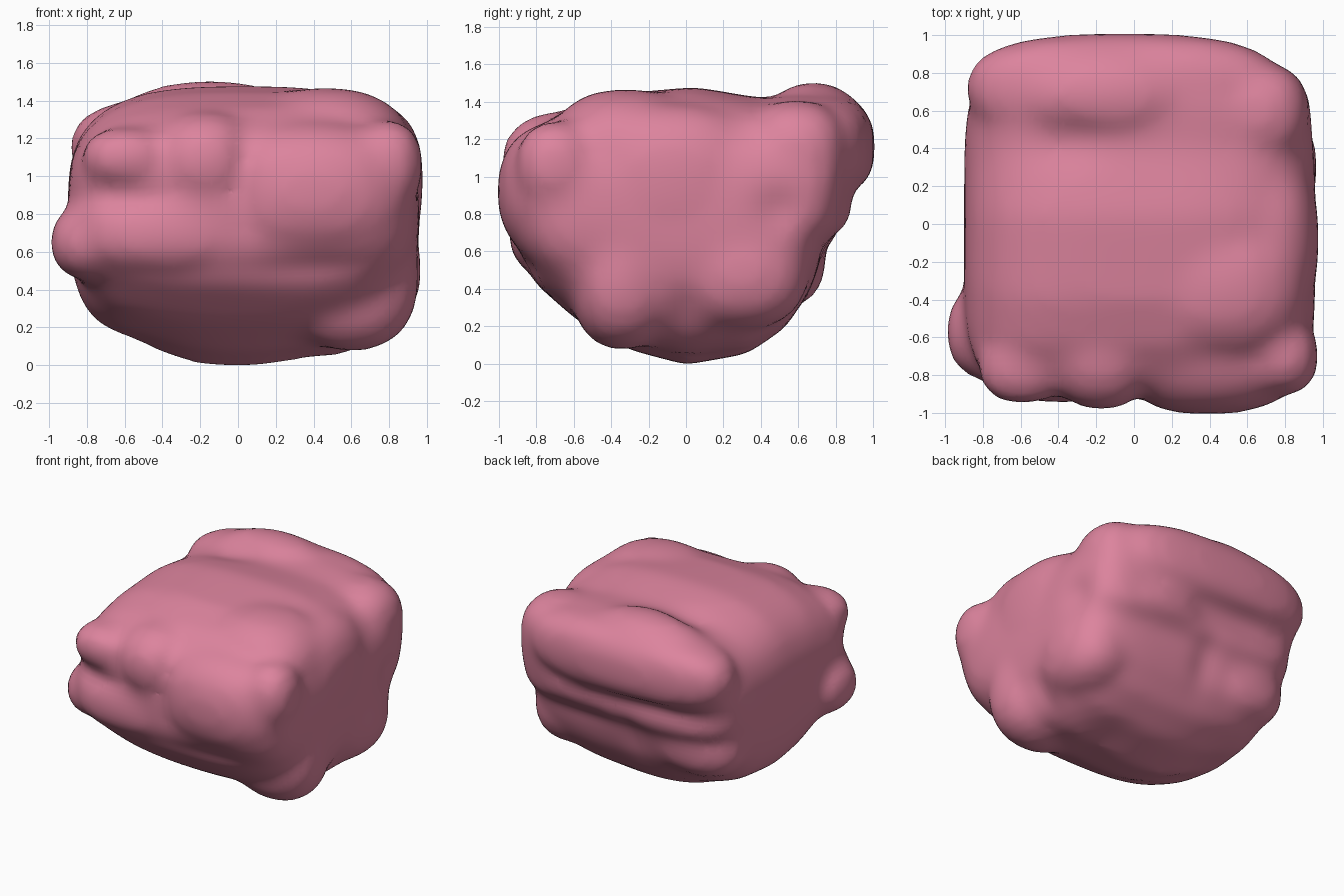
import bpy, bmesh, math
from mathutils import Vector

cube = bpy.data.objects.get("Cube")
if cube:
    bpy.data.objects.remove(cube, do_unlink=True)

# Side outline of the body as (y, z)
OUTLINE = [(0, -.01), (.33, .05), (.53, .19), (.66, .38), (.74, .6), (.82, .7),
           (.86, .9), (.89, 1.15), (.82, 1.36), (.64, 1.44), (.4, 1.42),
           (.05, 1.48), (-.4, 1.44), (-.64, 1.36), (-.83, 1.24), (-.9, 1.05),
           (-.93, .85), (-.91, .62), (-.81, .43), (-.58, .23), (-.3, .07)]

# Swollen parts: centre, radii, squareness
LUMPS = {
    "back roll": ((-.05, .72, 1.16), (.84, .29, .28), 2.7),
    "back crest": ((-.15, .68, 1.23), (.57, .3, .28), 2),
    "back corner": ((.64, .59, 1.13), (.29, .27, .28), 2.5),
    "back middle": ((.35, .64, .86), (.42, .25, .21), 2.4),
    "lower back lobe": ((-.5, .52, .56), (.36, .23, .26), 2.3),
    "upper knob": ((-.59, -.75, 1.1), (.24, .21, .16), 2.3),
    "lower knob": ((-.77, -.57, .65), (.23, .26, .21), 2.2),
    "lower front roll": ((-.38, -.7, .69), (.47, .25, .22), 2.4),
    "middle front bump": ((-.17, -.67, 1.08), (.3, .32, .27), 2.2),
    "main front lobe": ((.39, -.64, .92), (.55, .37, .38), 2.4),
    "front corner": ((.79, -.7, 1.06), (.19, .21, .24), 2.3),
    "top lobe": ((.46, -.32, 1.1), (.47, .42, .37), 2.4),
    "side ridge": ((.62, -.08, .97), (.36, .48, .43), 2.7),
    "side belly": ((.7, .3, .5), (.27, .36, .32), 2.3),
    "side front belly": ((.59, -.34, .47), (.37, .28, .4), 2.4),
}

# Soft dents and swellings: centre, reach, height along the normal
DENTS = [
    ((.4, .87, .62), (.45, .25, .08), -.025),
    ((-.4, .9, .86), (.5, .25, .08), -.04),
    ((-.05, .78, .5), (.1, .2, .18), -.03),
    ((-.35, .43, 1.42), (.17, .13, .2), -.03),
    ((.45, -.8, .5), (.35, .25, .09), -.03),
    ((-.62, -.85, .89), (.25, .25, .07), -.05),
    ((.03, -.93, .95), (.07, .2, .3), -.02),
    ((.92, .5, .82), (.2, .12, .12), -.04),
    ((.85, 0, .27), (.25, .08, .15), -.03),
    ((-.55, 0, .08), (.3, .7, .15), -.06),
    ((.35, 0, 0), (.2, .4, .2), -.03),
]


def add_body(bm):
    """Loft the outline along x, rounding it off at both ends."""
    rings = []
    steps = 24
    for i in range(steps + 1):
        t = .999 * math.sin(math.pi * (i / steps - .5))
        wide = (1 - abs(t) ** 6) ** (1 / 6)
        tall = (1 - abs(t) ** 3) ** (1 / 3)
        rings.append([bm.verts.new((.03 + .93 * t, y * wide, .85 + (z - .85) * tall))
                      for y, z in OUTLINE])
    count = len(OUTLINE)
    for a, b in zip(rings, rings[1:]):
        for j in range(count):
            k = (j + 1) % count
            bm.faces.new((a[j], a[k], b[k], b[j]))
    bm.faces.new(reversed(rings[0]))
    bm.faces.new(rings[-1])


def add_lump(bm, centre, radii, power):
    """Add a squared-off ellipsoid."""
    made = bmesh.ops.create_icosphere(bm, subdivisions=3, radius=1)
    for v in made["verts"]:
        length = sum(abs(c) ** power for c in v.co) ** (1 / power)
        v.co = Vector([m + r * c / length for m, r, c in zip(centre, radii, v.co)])


def apply_modifier(obj, kind, **settings):
    mod = obj.modifiers.new(kind.title(), kind)
    for key, value in settings.items():
        setattr(mod, key, value)
    bpy.ops.object.modifier_apply(modifier=mod.name)


# Join the body and lumps into one skin
bm = bmesh.new()
add_body(bm)
for centre, radii, power in LUMPS.values():
    add_lump(bm, centre, radii, power)
bmesh.ops.recalc_face_normals(bm, faces=bm.faces)
mesh = bpy.data.meshes.new("lumpy_mass")
bm.to_mesh(mesh)
bm.free()
mass = bpy.data.objects.new("lumpy_mass", mesh)
bpy.context.collection.objects.link(mass)
bpy.ops.object.select_all(action="DESELECT")
mass.select_set(True)
bpy.context.view_layer.objects.active = mass
apply_modifier(mass, "REMESH", mode="VOXEL", voxel_size=.04)
apply_modifier(mass, "SMOOTH", factor=.5, iterations=12)

# Press in the grooves and raise the soft swellings
mesh = mass.data
moves = []
for v in mesh.vertices:
    push = 0
    for centre, reach, height in DENTS:
        d = sum(((c - m) / r) ** 2 for c, m, r in zip(v.co, centre, reach))
        push += height * math.exp(-d)
    moves.append(v.normal * push)
for v, move in zip(mesh.vertices, moves):
    v.co += move
apply_modifier(mass, "SMOOTH", factor=.5, iterations=4)

# Rosy pink surface
pink = bpy.data.materials.new("rosy_pink")
pink.use_nodes = True
colour = (.72, .23, .34, 1)
pink.diffuse_color = colour
pink.node_tree.nodes["Principled BSDF"].inputs["Base Color"].default_value = colour
mass.data.materials.clear()
mass.data.materials.append(pink)
bpy.ops.object.shade_smooth()
